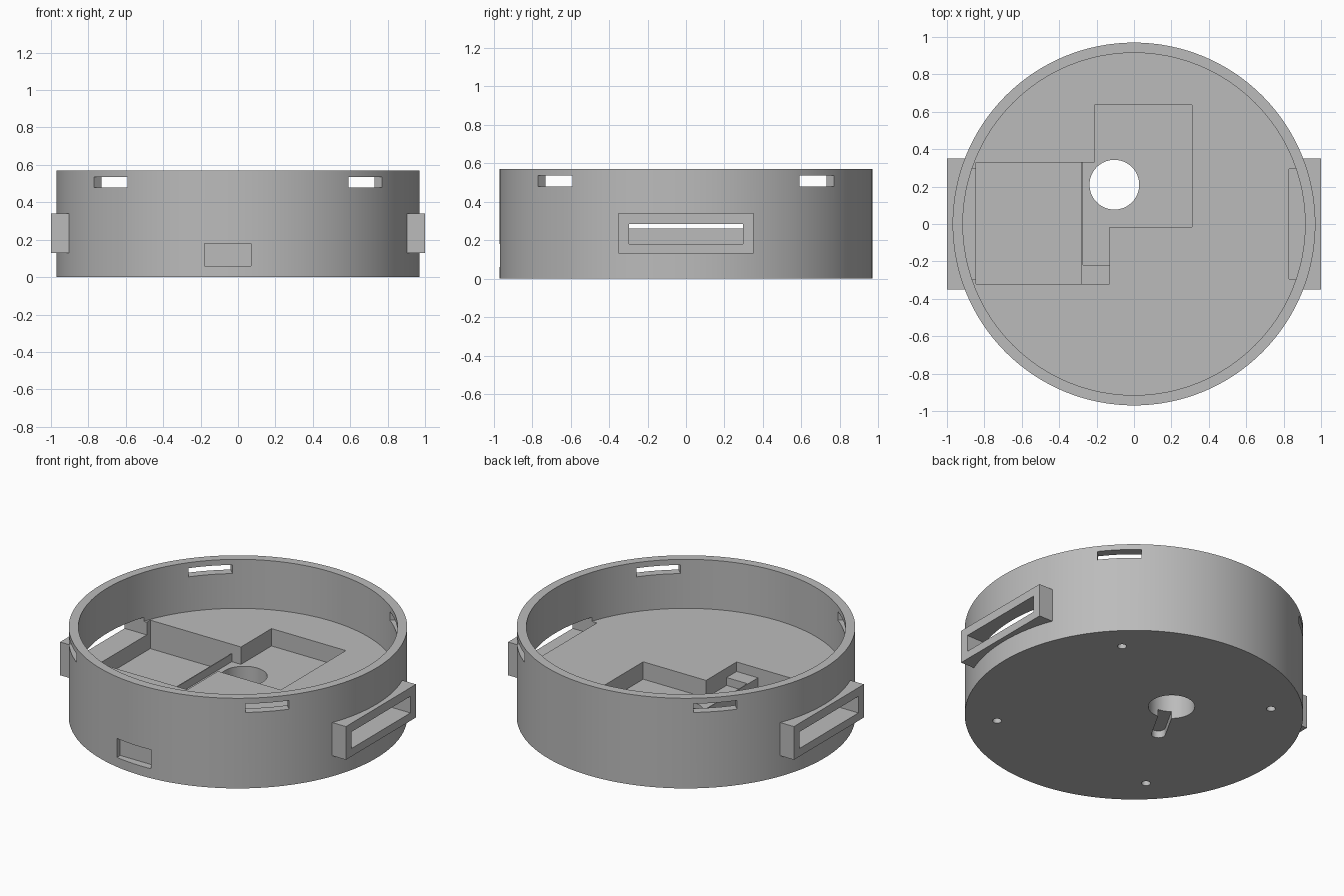
import bpy, math
from mathutils import Vector

if "Cube" in bpy.data.objects:
    bpy.data.objects.remove(bpy.data.objects["Cube"])

grey = bpy.data.materials.new("light_grey")
grey.diffuse_color = (0.5, 0.5, 0.5, 1)
grey.use_nodes = True
grey.node_tree.nodes["Principled BSDF"].inputs["Base Color"].default_value = grey.diffuse_color


def box(name, x0, x1, y0, y1, z0, z1, turn=0.0):
    """Box from its limits, turned about the z axis of the world."""
    c = Vector(((x0 + x1) / 2, (y0 + y1) / 2, (z0 + z1) / 2))
    r = Vector((c.x * math.cos(turn) - c.y * math.sin(turn),
                c.x * math.sin(turn) + c.y * math.cos(turn), c.z))
    bpy.ops.mesh.primitive_cube_add(size=1, location=r, rotation=(0, 0, turn))
    ob = bpy.context.object
    ob.name = name
    ob.scale = (x1 - x0, y1 - y0, z1 - z0)
    return ob


def disc(name, x, y, radius, z0, z1, sides):
    bpy.ops.mesh.primitive_cylinder_add(vertices=sides, radius=radius, depth=z1 - z0,
                                        location=(x, y, (z0 + z1) / 2))
    ob = bpy.context.object
    ob.name = name
    return ob


def combine(tool, operation='DIFFERENCE'):
    """Add a tool shape to the housing, or cut it away."""
    tool.hide_render = True
    mod = housing.modifiers.new(tool.name, 'BOOLEAN')
    mod.operation, mod.object, mod.solver = operation, tool, 'EXACT'
    bpy.context.view_layer.objects.active = housing
    bpy.ops.object.modifier_apply(modifier=mod.name)
    bpy.data.objects.remove(tool, do_unlink=True)


FLOOR, TOP = 0.26, 0.57

# round housing with a strap lug on either side
housing = disc("housing", 0, 0, 0.97, 0, TOP, 128)
for s in (-1, 1):
    combine(box("strap_lug", *sorted((s * 0.86, s)), -0.35, 0.35, 0.13, 0.34), 'UNION')

# hollow interior above the thick floor
combine(disc("interior", 0, 0, 0.915, FLOOR, 0.8, 128))

# battery pocket, board pocket and the wire step between them
combine(box("battery_pocket", -0.845, -0.28, -0.32, 0.33, 0.08, 0.3))
combine(box("wire_step", -0.29, -0.13, -0.32, 0.33, 0.2, 0.3))
combine(box("board_pocket", -0.21, 0.31, -0.015, 0.635, 0.15, 0.3))
combine(box("board_pocket_side", -0.274, -0.13, -0.22, 0.33, 0.15, 0.3))

# strap slots through the lugs and wall
combine(box("strap_slot_right", 0.83, 1.1, -0.295, 0.295, 0.18, 0.285))
combine(box("strap_slot_left", -1.1, -0.80, -0.295, 0.295, 0.18, 0.285))

# four clip windows below the rim
for i in range(4):
    combine(box("clip_window", 0.85, 1.1, -0.127, 0.127, 0.48, 0.535,
                math.radians(45 + 90 * i)))

# shallow port recess at the front
combine(box("port_recess", -0.18, 0.07, -1.1, -0.92, 0.06, 0.18))

# sensor hole through the floor with a blind channel underneath
combine(disc("sensor_hole", -0.105, 0.21, 0.133, -0.1, 0.4, 64))
a, b = Vector((-0.12, 0.15)), Vector((-0.25, -0.08))
d = b - a
channel = box("channel", -0.04, 0.04, -d.length / 2, d.length / 2, -0.1, 0.045)
channel.location.xy = (a + b) / 2
channel.rotation_euler.z = math.atan2(d.y, d.x) - math.pi / 2
combine(channel)
combine(disc("channel_end", b.x, b.y, 0.04, -0.1, 0.045, 32))

# four blind screw holes in the underside
for x in (-0.557, 0.557):
    for y in (-0.557, 0.557):
        combine(disc("screw_hole", x, y, 0.026, -0.1, 0.15, 24))

# finish
housing.data.materials.clear()
housing.data.materials.append(grey)
for p in housing.data.polygons:
    p.material_index = 0
bpy.ops.object.select_all(action='DESELECT')
housing.select_set(True)
bpy.context.view_layer.objects.active = housing
bpy.ops.object.shade_smooth_by_angle(angle=math.radians(30))
